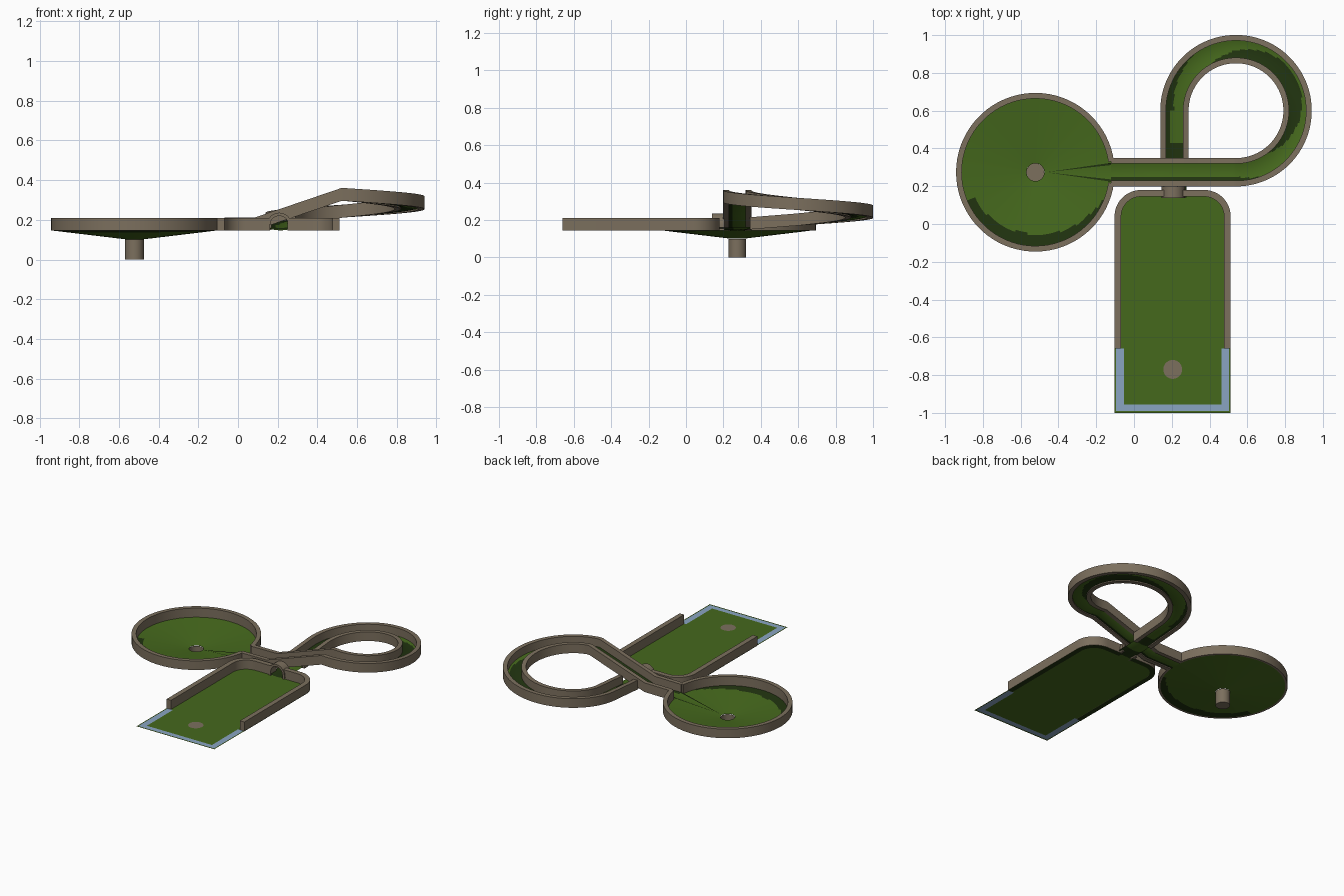
import bpy
import bmesh
from math import sin, cos, pi, asin, hypot
from mathutils import Vector

if "Cube" in bpy.data.objects:
    bpy.data.objects.remove(bpy.data.objects["Cube"])


def material(name, rgb):
    m = bpy.data.materials.new(name)
    m.use_nodes = True
    m.diffuse_color = (*rgb, 1)
    m.node_tree.nodes["Principled BSDF"].inputs["Base Color"].default_value = (*rgb, 1)
    return m


GREEN = material("turf green", (0.060, 0.140, 0.012))
DARK = material("dark turf green", (0.015, 0.034, 0.005))
BROWN = material("wood brown", (0.200, 0.160, 0.111))
BLUE = material("border blue", (0.255, 0.375, 0.540))

BASE, WALL_H = 0.145, 0.065


def finish(name, bm, mats, sheet=False):
    bmesh.ops.recalc_face_normals(bm, faces=bm.faces)
    if sheet and sum(f.normal.z * f.calc_area() for f in bm.faces) < 0:
        bmesh.ops.reverse_faces(bm, faces=bm.faces)
    me = bpy.data.meshes.new(name)
    bm.to_mesh(me)
    bm.free()
    for m in mats:
        me.materials.append(m)
    ob = bpy.data.objects.new(name, me)
    bpy.context.collection.objects.link(ob)
    bpy.ops.object.select_all(action="DESELECT")
    ob.select_set(True)
    bpy.context.view_layer.objects.active = ob
    bpy.ops.object.shade_smooth_by_angle(angle=0.5)
    return ob


def paint(ob, rule):
    """Give the second material to faces whose centre passes the rule."""
    for p in ob.data.polygons:
        p.material_index = int(rule(*p.center))


def sweep(name, path, profile, mats, closed=True):
    """Carry a (sideways, up) profile along a path, keeping it upright."""
    bm = bmesh.new()
    pts = [Vector(p) for p in path]
    rings = []
    for i, p in enumerate(pts):
        t = pts[min(i + 1, len(pts) - 1)] - pts[max(i - 1, 0)]
        side = Vector((-t.y, t.x, 0)).normalized()
        rings.append([bm.verts.new(p + side * s + Vector((0, 0, u))) for s, u in profile])
    n = len(profile)
    for a, b in zip(rings, rings[1:]):
        for j in range(n if closed else n - 1):
            k = (j + 1) % n
            bm.faces.new((a[j], a[k], b[k], b[j]))
    if closed:
        bm.faces.new(rings[0])
        bm.faces.new(rings[-1])
    return finish(name, bm, mats, not closed)


def arc(cx, cy, r, a0, a1, n):
    return [(cx + r * cos(a0 + (a1 - a0) * i / n), cy + r * sin(a0 + (a1 - a0) * i / n))
            for i in range(n + 1)]


def box_profile(s0, s1):
    return [(s0, 0), (s1, 0), (s1, WALL_H), (s0, WALL_H)]


def flat_sheet(name, outline, z, mat):
    bm = bmesh.new()
    bm.faces.new([bm.verts.new((x, y, z)) for x, y in outline])
    return finish(name, bm, [mat], True)


# Tee floor: a flat sheet with a blue border around the open front end
bm = bmesh.new()
L, R = -0.103, 0.512
xs = [L, L + 0.008, L + 0.05, L + 0.14, R - 0.14, R - 0.05, R - 0.008, R]
ys = [-1.0, -0.99, -0.955, -0.66, 0.04, 0.165]
grid = [[bm.verts.new((x, y, BASE)) for x in xs] for y in ys]
for j in range(len(ys) - 1):
    for i in range(len(xs) - 1):
        if j == 4 and i != 3:
            continue
        f = bm.faces.new((grid[j][i], grid[j][i + 1], grid[j + 1][i + 1], grid[j + 1][i]))
        edge = (j == 1 and 1 <= i <= 5) or (j == 2 and i in (1, 5))
        f.material_index = 1 if edge else 0
finish("tee_floor", bm, [GREEN, BLUE], True)

# Rounded floor corners at the back of the tee
for name, cx, a in (("corner_floor_right", L + 0.14, pi / 2), ("corner_floor_left", R - 0.14, 0)):
    flat_sheet(name, [(cx, 0.04)] + arc(cx, 0.04, 0.125, a, a + pi / 2, 10), BASE, GREEN)

flat_sheet("tee_spot", arc(0.205, -0.77, 0.05, 0, 2 * pi, 32)[:-1], BASE + 0.003, BROWN)

# Tee walls: two mirrored halves that stop at the tunnel, dark underneath
MID, WIDE = (L + R) / 2, (R - L) / 2
for name, d in (("right", -1), ("left", 1)):
    corner = arc(WIDE - 0.14, 0.04, 0.14, 0, pi / 2, 12)
    plan = [(WIDE, -0.66)] + corner + [(0.045, 0.18)]
    path = [(MID + d * x, y, BASE) for x, y in plan]
    sweep("tee_wall_" + name, path, box_profile(0, d * 0.035), [BROWN])
    sweep("wall_underside_" + name, path, [(0, -0.002), (d * 0.035, -0.002)], [DARK], closed=False)

# Tunnel arch in the back wall
bm = bmesh.new()
outer = [(0.062, BASE)] + arc(0, 0.174, 0.062, 0, pi, 16) + [(-0.062, BASE)]
inner = [(0.046, BASE)] + arc(0, 0.174, 0.046, 0, pi, 16) + [(-0.046, BASE)]
rows = [[bm.verts.new((0.208 + x, y, z)) for x, z in line]
        for line, y in ((outer, 0.138), (outer, 0.205), (inner, 0.205), (inner, 0.138))]
for i in range(len(outer) - 1):
    for a, b in zip(rows, rows[1:] + rows[:1]):
        bm.faces.new((a[i], a[i + 1], b[i + 1], b[i]))
for i in (0, -1):
    bm.faces.new([r[i] for r in rows])
finish("tunnel_arch", bm, [BROWN])

# Climbing track: straight lane, rising loop, then a ramp down to the bowl
HALF, THICK, RISE, LEVEL = 0.075, 0.03, 0.15, 0.14
CX, CY, CR = 0.54, 0.6, 0.326
lane = [(CX - CR, 0.14 + 0.46 * i / 16) for i in range(16)]
plan = lane + arc(CX, CY, CR, pi, -pi / 2, 72)
dist = [0]
for a, b in zip(plan, plan[1:]):
    dist.append(dist[-1] + (Vector(b) - Vector(a)).length)
climb = [(x, y, BASE + RISE * max(0, d - LEVEL) / (dist[-1] - LEVEL))
         for (x, y), d in zip(plan, dist)]
LANE_Y = CY - CR
ramp = [(0.52, LANE_Y, BASE + RISE), (0.30, LANE_Y, BASE + RISE / 2),
        (0.085, LANE_Y, BASE + 0.002), (-0.122, LANE_Y, BASE)]
track = climb + ramp
dish = [(s / 8 * (HALF - 0.01), 0.002 + 0.012 * (s / 8) ** 2) for s in range(-8, 9)]
floor = sweep("track_floor", track, dish, [GREEN, DARK], closed=False)


def track_dark(x, y, z):
    on_lane = x < 0.30 and z < BASE + 0.05 and y > 0.345
    start = on_lane and y < 0.42
    lane_edge = on_lane and x < 0.19
    loop_inside = y > 0.38 and x > 0.36 and hypot(x - 0.605, y - 0.64) < 0.285
    loop_outside = x < 0.45 and y > 0.6 and hypot(x - 0.59, y - 0.63) > 0.38
    ramp_edge = y < 0.246 and x < 0.75
    return start or lane_edge or loop_inside or loop_outside or ramp_edge


paint(floor, track_dark)
for name, d in (("track_wall_outer", 1), ("track_wall_inner", -1)):
    sweep(name, track[7:], box_profile(d * HALF, d * (HALF - THICK)), [BROWN])

# Bowl: ring wall with a gap for the track, and a shallow cone floor
BX, BY, BR = -0.522, LANE_Y, 0.42
gap = asin(0.06 / BR)
ring = arc(BX, BY, BR, gap, 2 * pi - gap, 72)
sweep("bowl_wall", [(x, y, BASE) for x, y in ring], box_profile(0, 0.03), [BROWN])
bm = bmesh.new()
STEPS, SIDES = 30, 96
rims = []
for s in range(STEPS + 1):
    r = 0.405 + (0.047 - 0.405) * s / STEPS
    z = BASE + (0.102 - BASE) * s / STEPS
    rims.append([bm.verts.new((x, y, z)) for x, y in arc(BX, BY, r, 0, 2 * pi, SIDES)[:-1]])
for a, b in zip(rims, rims[1:]):
    for i in range(SIDES):
        k = (i + 1) % SIDES
        bm.faces.new((a[i], a[k], b[k], b[i]))
bowl = finish("bowl_floor", bm, [GREEN, DARK], True)
paint(bowl, lambda x, y, z: y < 0.13 and hypot(x + 0.505, y - 0.345) > 0.40)

# Tapered run-in from the track to the hole, with dark edges
bm = bmesh.new()
tip = bm.verts.new((BX + 0.055, BY, 0.107))
back = [bm.verts.new((-0.122, BY + s, BASE + 0.003 + abs(s) * 0.1))
        for s in (-0.05, -0.038, 0, 0.038, 0.05)]
for a, b in zip(back, back[1:]):
    bm.faces.new((tip, a, b))
run_in = finish("run_in", bm, [GREEN, DARK], True)
paint(run_in, lambda x, y, z: abs(y - BY) > 0.02)

# Hole cup below the bowl
bm = bmesh.new()
bmesh.ops.create_cone(bm, cap_ends=True, segments=32, radius1=0.047, radius2=0.047, depth=0.1)
bmesh.ops.translate(bm, verts=bm.verts, vec=(BX, BY, 0.05))
top = [f for f in bm.faces if f.normal.z > 0.9]
bmesh.ops.delete(bm, geom=top, context="FACES_ONLY")
finish("hole_cup", bm, [BROWN])
